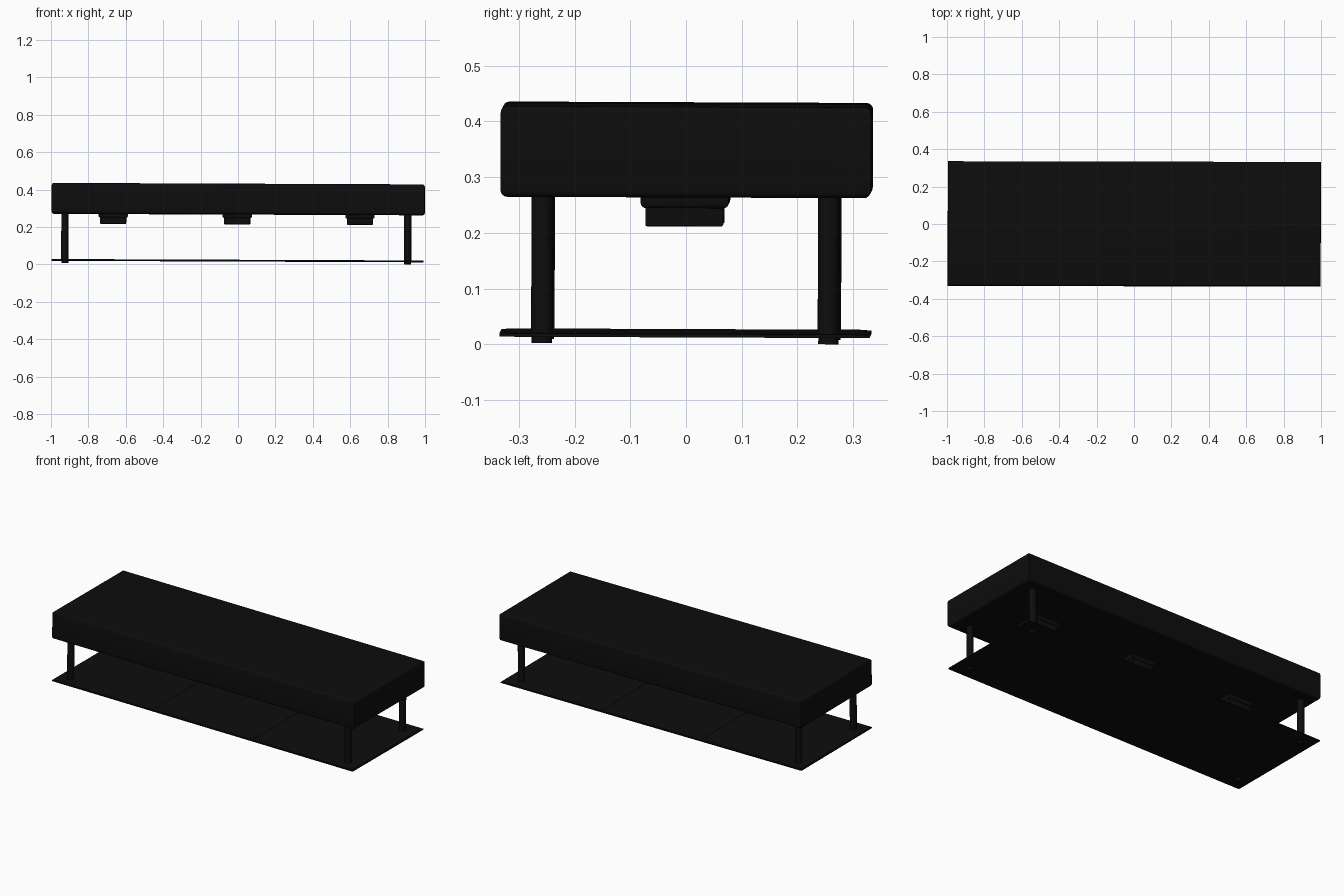
import bpy
import bmesh
from mathutils import Matrix, Vector, Euler

cube = bpy.data.objects.get("Cube")
if cube:
    bpy.data.objects.remove(cube, do_unlink=True)

# Single near-black finish
black = bpy.data.materials.new("matte_black")
black.use_nodes = True
colour = (0.004, 0.004, 0.004, 1)
black.diffuse_color = colour
black.node_tree.nodes["Principled BSDF"].inputs["Base Color"].default_value = colour

# The whole piece leans very slightly
lean = Euler((-0.004, 0.004, -0.002)).to_matrix().to_4x4()


def finish(name, bm):
    mesh = bpy.data.meshes.new(name)
    bm.to_mesh(mesh)
    bm.free()
    mesh.materials.append(black)
    obj = bpy.data.objects.new(name, mesh)
    bpy.context.collection.objects.link(obj)
    obj.matrix_world = lean
    bpy.ops.object.select_all(action="DESELECT")
    obj.select_set(True)
    bpy.context.view_layer.objects.active = obj
    bpy.ops.object.shade_smooth_by_angle()
    return obj


def box(name, centre, size, bevel=0.0, pick=lambda edge: True):
    """Box with the picked edges rounded."""
    bm = bmesh.new()
    bmesh.ops.create_cube(bm, size=1)
    bmesh.ops.scale(bm, vec=size, verts=bm.verts)
    bmesh.ops.translate(bm, vec=centre, verts=bm.verts)
    if bevel:
        bmesh.ops.bevel(bm, geom=[e for e in bm.edges if pick(e)], offset=bevel,
                        segments=4, profile=0.5, affect="EDGES")
    return finish(name, bm)


def cylinder(name, x, y, bottom, top, radius):
    bm = bmesh.new()
    bmesh.ops.create_cone(bm, cap_ends=True, segments=24, radius1=radius, radius2=radius,
                          depth=top - bottom,
                          matrix=Matrix.Translation((x, y, (bottom + top) / 2)))
    return finish(name, bm)


def horizontal(edge):
    return abs(edge.verts[0].co.z - edge.verts[1].co.z) < 0.001


def lower(edge):
    return edge.calc_length() > 0 and max(v.co.z for v in edge.verts) < 0.25


# Thick top with softened upper and lower rims
box("table_top", (0, 0, 0.349), (1.994, 0.664, 0.163), 0.012, horizontal)

# Thin lower shelf with three slim panels on it
box("lower_shelf", (-0.002, -0.001, 0.0195), (1.988, 0.664, 0.006))
for name, x in (("right", -0.662), ("middle", -0.002), ("left", 0.658)):
    box(name + "_shelf_panel", (x, -0.001, 0.0228), (0.652, 0.648, 0.0016))

# Round legs with narrower feet
for side, x in (("right", -0.926), ("left", 0.907)):
    for end, y in (("front", -0.257), ("back", 0.257)):
        cylinder(f"{end}_{side}_leg", x, y, 0.016, 0.275, 0.0192)
        cylinder(f"{end}_{side}_foot", x, y, 0.005, 0.017, 0.018)

# Three square fittings hanging under the top
for name, x in (("right", -0.668), ("middle", -0.005), ("left", 0.651)):
    box(name + "_fitting_base", (x, -0.002, 0.259), (0.156, 0.158, 0.024), 0.010, lower)
    box(name + "_fitting_block", (x, -0.003, 0.233), (0.139, 0.139, 0.037), 0.003, lower)
